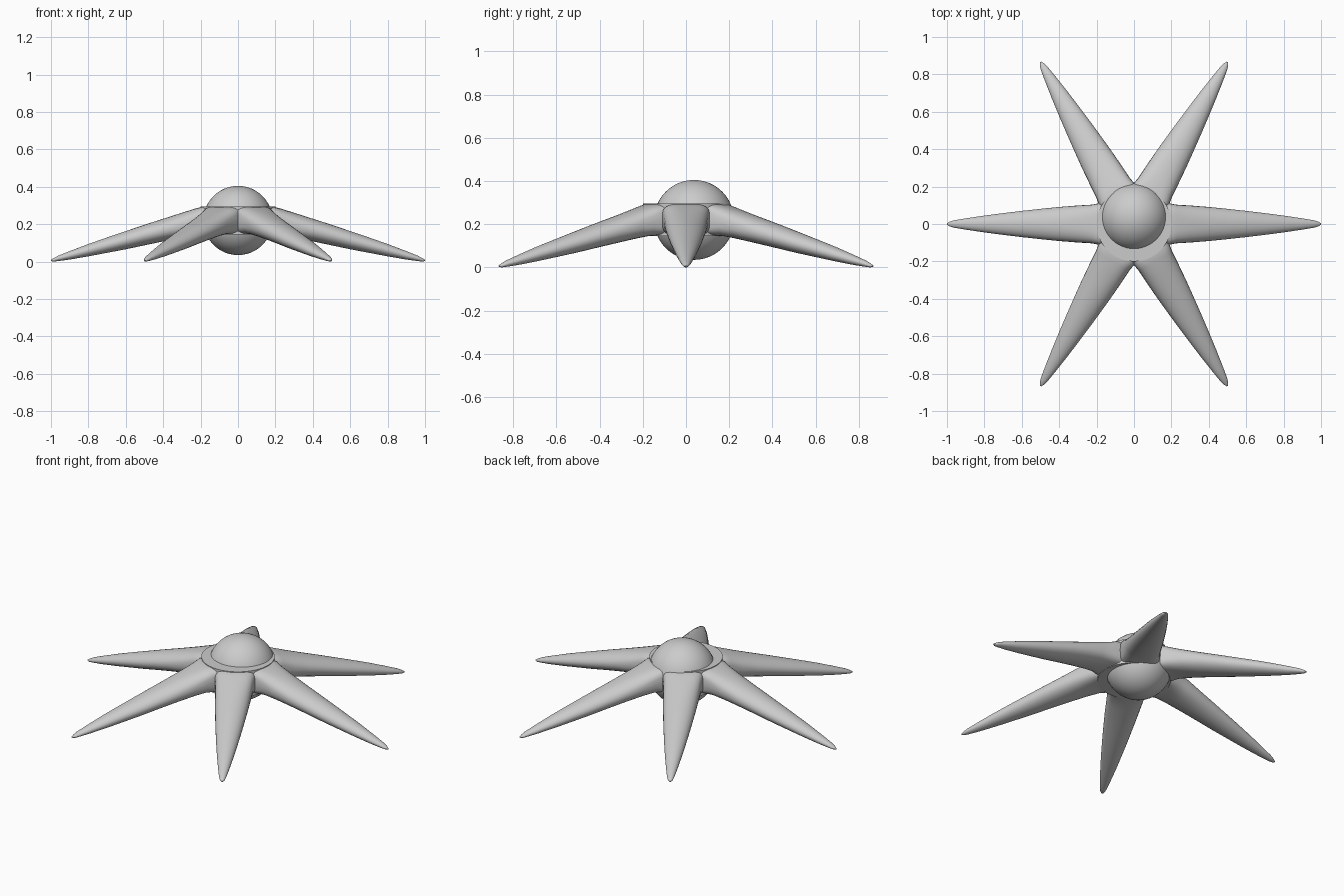
import bpy, bmesh, math
from mathutils import Matrix

if "Cube" in bpy.data.objects:
    bpy.data.objects.remove(bpy.data.objects["Cube"])

grey = bpy.data.materials.new("light_grey")
grey.diffuse_color = (0.6, 0.6, 0.6, 1)
grey.use_nodes = True
grey.node_tree.nodes["Principled BSDF"].inputs["Base Color"].default_value = grey.diffuse_color


def finish(name, bm):
    bmesh.ops.recalc_face_normals(bm, faces=bm.faces)
    me = bpy.data.meshes.new(name)
    bm.to_mesh(me)
    bm.free()
    ob = bpy.data.objects.new(name, me)
    bpy.context.collection.objects.link(ob)
    me.materials.append(grey)
    bpy.context.view_layer.objects.active = ob
    ob.select_set(True)
    bpy.ops.object.shade_smooth_by_angle(angle=math.radians(40))
    ob.select_set(False)
    return ob


# Central ball, set slightly towards the back
bm = bmesh.new()
bmesh.ops.create_uvsphere(bm, u_segments=48, v_segments=24, radius=0.185,
                          matrix=Matrix.Translation((0, 0.037, 0.22)))
finish("central_ball", bm)

# Flat hub holding the ball
bm = bmesh.new()
bmesh.ops.create_cone(bm, cap_ends=True, segments=48, radius1=0.2, radius2=0.2,
                      depth=0.15, matrix=Matrix.Translation((0, 0, 0.22)))
finish("hub", bm)

# Arm sections: distance, half width, bottom, top, squareness
SECTIONS = [
    (0.10, 0.110, 0.147, 0.293, 4.0),
    (0.19, 0.110, 0.147, 0.293, 4.0),
    (0.23, 0.103, 0.143, 0.283, 3.0),
    (0.30, 0.099, 0.129, 0.261, 2.4),
    (0.40, 0.091, 0.108, 0.229, 2.1),
    (0.50, 0.081, 0.087, 0.197, 2.0),
    (0.60, 0.070, 0.066, 0.163, 2.0),
    (0.70, 0.058, 0.047, 0.129, 2.0),
    (0.80, 0.045, 0.028, 0.094, 2.0),
    (0.90, 0.030, 0.011, 0.056, 2.0),
    (0.96, 0.020, 0.003, 0.032, 2.0),
    (0.985, 0.013, 0.000, 0.019, 2.0),
    (1.00, 0.004, 0.003, 0.009, 2.0),
]
SIDES = 28


def curve(v, n):
    return math.copysign(abs(v) ** (2 / n), v)


# Six tapering arms sloping down to the ground
for k in range(6):
    bm = bmesh.new()
    rings = []
    for x, w, lo, hi, n in SECTIONS:
        ring = []
        for i in range(SIDES):
            a = 2 * math.pi * i / SIDES
            ring.append(bm.verts.new((x, w * curve(math.cos(a), n),
                        (lo + hi) / 2 + (hi - lo) / 2 * curve(math.sin(a), n))))
        rings.append(ring)
    for r0, r1 in zip(rings, rings[1:]):
        for i in range(SIDES):
            j = (i + 1) % SIDES
            bm.faces.new((r0[i], r0[j], r1[j], r1[i]))
    bm.faces.new(rings[0])
    bm.faces.new(rings[-1])
    bmesh.ops.rotate(bm, verts=bm.verts, matrix=Matrix.Rotation(k * math.pi / 3, 3, 'Z'))
    finish(f"arm_{k + 1}", bm)
